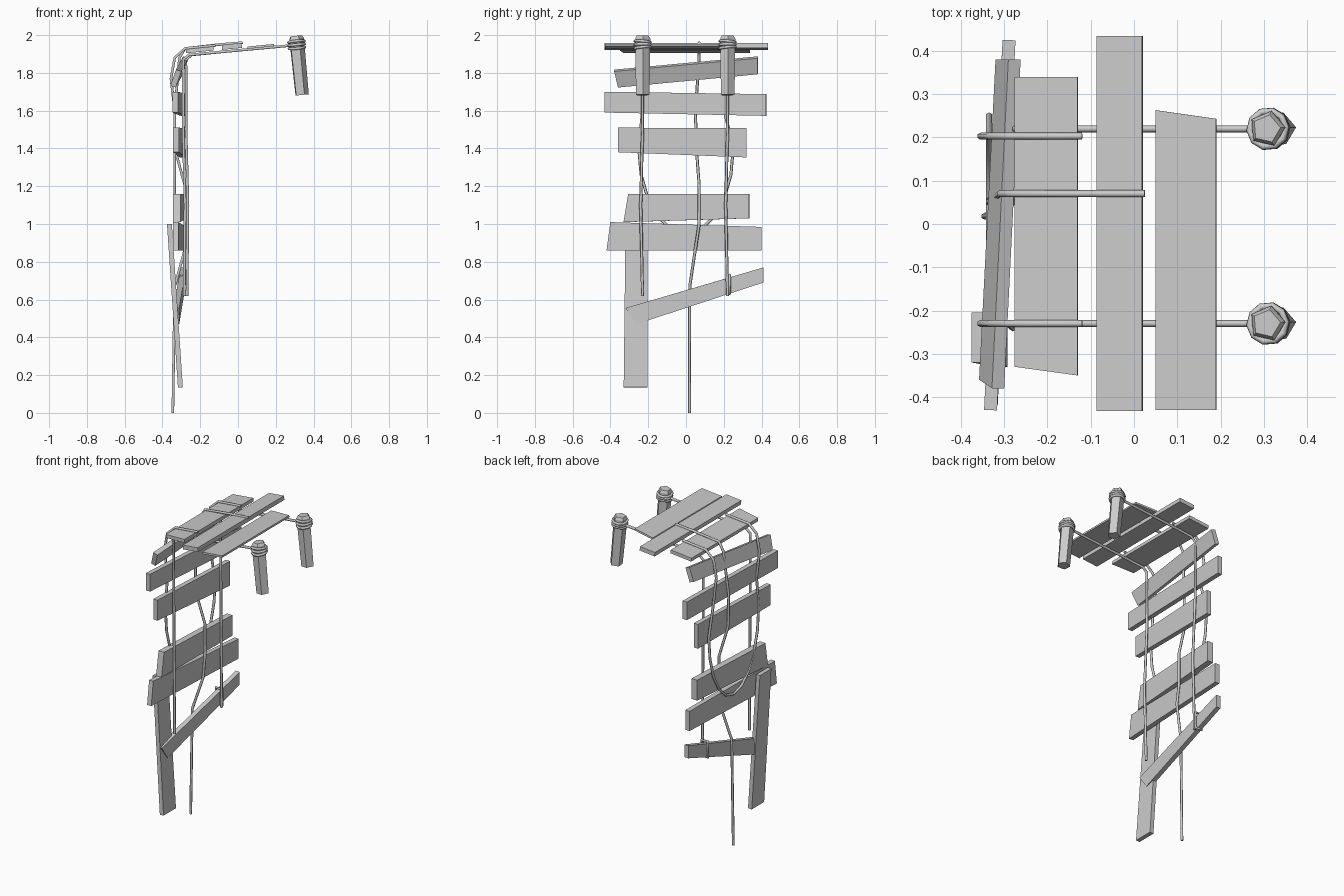
import bpy, bmesh, math
from mathutils import Vector

cube = bpy.data.objects.get("Cube")
if cube:
    bpy.data.objects.remove(cube, do_unlink=True)

grey = bpy.data.materials.new("plain_grey")
grey.use_nodes = True
tone = (0.6, 0.6, 0.6, 1)
grey.diffuse_color = tone
grey.node_tree.nodes["Principled BSDF"].inputs["Base Color"].default_value = tone

# Shared positions: rope lines, the upright plane of the boards, and the deck
LEFT, RIGHT, MIDDLE = 0.22, -0.23, 0.07
WALL = -0.31
FRONT, BEHIND = WALL + 0.03, WALL - 0.025
DECK_TOP, DECK_UNDER = 1.94, 1.9
ROPE = 0.008


def add_mesh(name, bm):
    bmesh.ops.recalc_face_normals(bm, faces=bm.faces)
    mesh = bpy.data.meshes.new(name)
    bm.to_mesh(mesh)
    bm.free()
    mesh.materials.append(grey)
    ob = bpy.data.objects.new(name, mesh)
    bpy.context.collection.objects.link(ob)
    return ob


def plank(name, outline, thickness):
    """Board made from a flat outline thickened about its middle."""
    bm = bmesh.new()
    bm.faces.new([bm.verts.new(corner) for corner in outline])
    solid = add_mesh(name, bm).modifiers.new("thickness", "SOLIDIFY")
    solid.thickness, solid.offset = thickness, 0


def deck_plank(name, inner, outer, front, back, height, thickness, front_skew=0, back_skew=0):
    """Lying board; the skews move the ends of its outer edge."""
    rise = (outer - inner) / 10
    plank(name, [(inner, front, height), (outer, front + front_skew, height + rise),
                 (outer, back + back_skew, height + rise), (inner, back, height)], thickness)


def hanging_plank(name, near, far, widths, slant=0, lean=0, thickness=0.03):
    """Upright board between two (y, z) ends; slant moves the lower near corner."""
    outline = []
    for (y, z), width, shift in ((near, widths[0], slant), (far, widths[1], 0)):
        x = WALL + y / 20
        low = Vector((x - lean * width / 2, y + shift, z - width / 2))
        high = Vector((x + lean * width / 2, y, z + width / 2))
        outline.append((low, high))
    (near_low, near_high), (far_low, far_high) = outline
    plank(name, [near_low, near_high, far_high, far_low], thickness)


def rope(name, points, closed=False):
    curve = bpy.data.curves.new(name, "CURVE")
    curve.dimensions = "3D"
    curve.bevel_depth, curve.bevel_resolution = ROPE, 1
    curve.use_fill_caps = True
    spline = curve.splines.new("POLY")
    spline.points.add(len(points) - 1)
    for point, position in zip(spline.points, points):
        point.co = (*position, 1)
    spline.use_cyclic_u = closed
    curve.materials.append(grey)
    bpy.context.collection.objects.link(bpy.data.objects.new(name, curve))


def ring(centre, turn, radius, sides, tilt=0):
    """Regular polygon around an axis, optionally tilted."""
    angles = [math.tau * k / sides + 0.4 for k in range(sides)]
    return [centre + turn @ Vector((math.cos(a), math.sin(a), tilt * math.cos(a))) * radius
            for a in angles]


def post(name, y):
    """Leaning five-sided post with a chamfered top and rope wraps."""
    foot, head = Vector((0.337, y, 1.683)), Vector((0.306, y, 1.996))
    axis = head - foot
    turn = axis.to_track_quat("Z", "Y")
    bm = bmesh.new()
    rings = [[bm.verts.new(p) for p in ring(foot + axis * t, turn, radius, 5)]
             for t, radius in ((0, 0.038), (0.95, 0.042), (1, 0.033))]
    for low, high in zip(rings, rings[1:]):
        for k in range(len(low)):
            bm.faces.new((low[k - 1], low[k], high[k], high[k - 1]))
    bm.faces.new(rings[0])
    bm.faces.new(rings[-1])
    add_mesh(name, bm)
    for i in range(3):
        centre = foot + axis * (0.8 + i / 20)
        rope(f"{name}_wrap_{i + 1}", ring(centre, turn, 0.042, 10, (i - 1) / 10), True)


# Deck boards still lying flat
deck_plank("deck_plank_inner", -0.275, -0.13, -0.33, 0.34, 1.915, 0.022, front_skew=-0.02)
deck_plank("deck_plank_middle", -0.085, 0.02, -0.432, 0.435, 1.935, 0.026)
deck_plank("deck_plank_outer", 0.05, 0.19, -0.43, 0.263, 1.933, 0.012, back_skew=-0.02)

# Boards hanging down the fallen part, from top to bottom
hanging_plank("hanging_plank_top", (-0.38, 1.77), (0.38, 1.84), (0.085, 0.085),
              slant=0.02, lean=0.35)
hanging_plank("hanging_plank_long", (-0.43, 1.645), (0.425, 1.63), (0.11, 0.115))
hanging_plank("hanging_plank_wide", (-0.36, 1.445), (0.32, 1.43), (0.13, 0.155))
hanging_plank("hanging_plank_short", (-0.305, 1.085), (0.335, 1.095), (0.15, 0.13),
              slant=-0.025, thickness=0.04)
hanging_plank("hanging_plank_low", (-0.4, 0.935), (0.4, 0.922), (0.15, 0.125), slant=-0.02)
hanging_plank("hanging_plank_slanting", (-0.32, 0.513), (0.41, 0.73), (0.085, 0.08), slant=0.06)

# Upright board standing behind the lowest ones
plank("upright_plank", [(x, y, z) for x, z, ends in ((-0.305, 0.135, (-0.33, -0.205)),
                                                     (-0.363, 1, (-0.205, -0.32)))
                        for y in ends], 0.026)

post("left_post", LEFT)
post("right_post", RIGHT)

# Main side ropes, under the deck and down the front of the boards
for name, y, x in (("left", LEFT, FRONT + 0.005), ("right", RIGHT, FRONT - 0.01)):
    rope(f"main_rope_{name}", [(0.28, y, DECK_UNDER + 0.045), (-0.1, y, DECK_UNDER + 0.01),
                               (x + 0.03, y, DECK_UNDER - 0.005), (x, y, DECK_UNDER - 0.03),
                               (x, y, 1.5), (x + 0.01, y - 0.01, 1.1), (x + 0.005, y, 0.62)])

# Rope laid over the deck that runs behind the boards and sags between both sides
sag = [(BEHIND, 0.25 * math.sin(a), 1.4 - 0.45 * math.cos(a))
       for a in (math.pi * k / 10 for k in range(-5, 6))]
ends = []
for y in (RIGHT, LEFT - 0.017):
    ends.append([(-0.12, y, DECK_TOP + 0.005), (FRONT, y, DECK_TOP - 0.01),
                 (BEHIND, y, DECK_UNDER - 0.02), (BEHIND - 0.02, y, 1.77), (BEHIND, y, 1.6)])
rope("sagging_rope", ends[0] + sag + ends[1][::-1])

# Loose middle rope, weaving through the boards to the ground
rope("middle_rope", [(0.025, MIDDLE, DECK_TOP + 0.02), (-0.1, MIDDLE, DECK_TOP + 0.01),
                     (FRONT, MIDDLE, DECK_TOP - 0.01), (WALL, MIDDLE, DECK_UNDER - 0.02),
                     (BEHIND, 0.05, 1.6), (BEHIND, 0.055, 1.4), (FRONT, MIDDLE, 1.2),
                     (FRONT, MIDDLE, 1), (FRONT, 0.05, 0.87), (BEHIND, 0.02, 0.67),
                     (-0.345, 0.018, 0)])

# Rope tied round the slanting board
rope("lower_tie", [(x, y, z) for x, ends in ((FRONT + 0.01, (0.73, 0.63)),
                                             (FRONT - 0.035, (0.63, 0.73)))
                   for z in ends for y in [LEFT + 0.01]], True)
